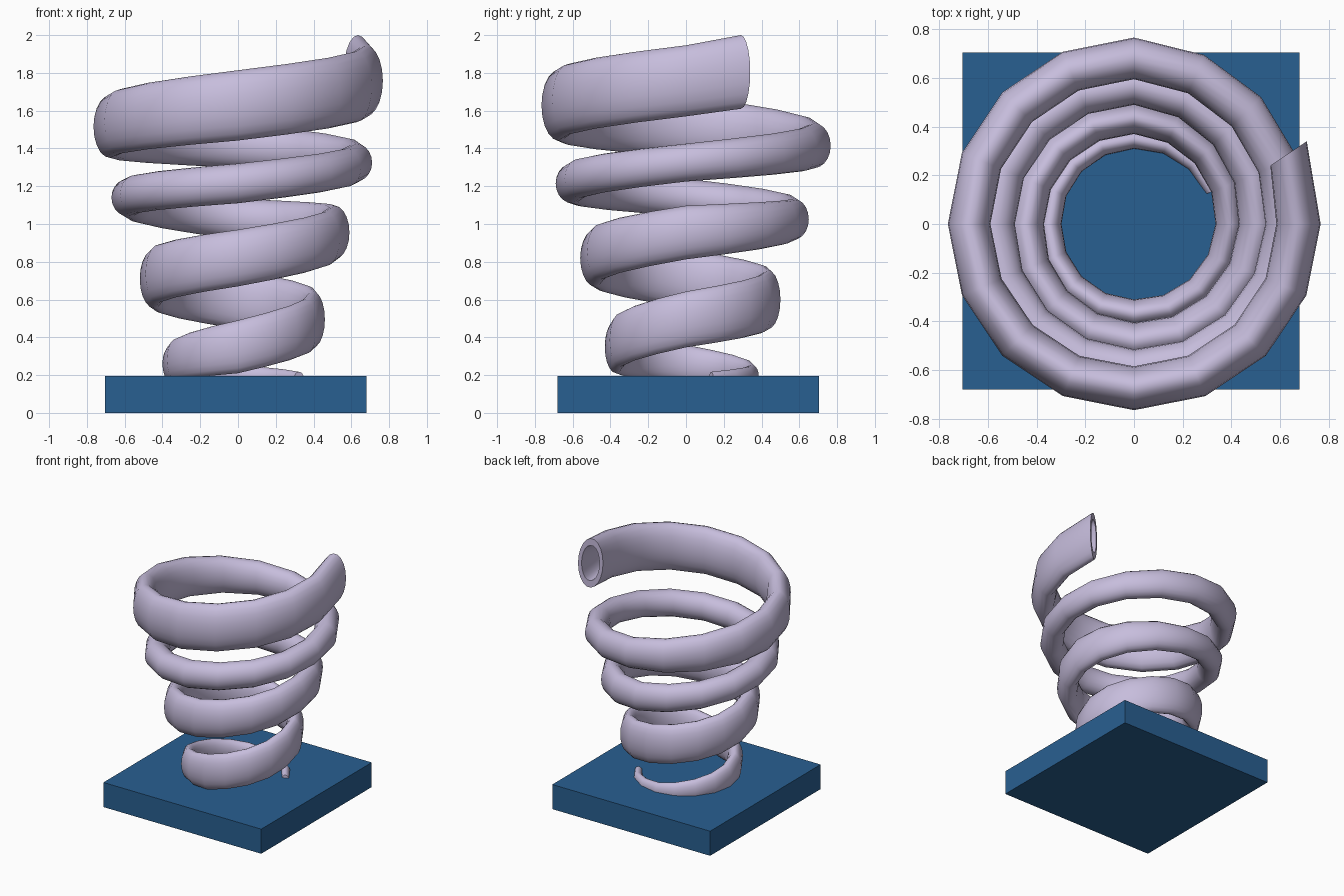
import bpy, bmesh, math
from mathutils import Vector

if "Cube" in bpy.data.objects:
    bpy.data.objects.remove(bpy.data.objects["Cube"])


def material(name, rgb):
    m = bpy.data.materials.new(name)
    m.diffuse_color = (*rgb, 1.0)
    m.use_nodes = True
    m.node_tree.nodes["Principled BSDF"].inputs["Base Color"].default_value = m.diffuse_color
    return m


lavender = material("pale_lavender", (0.57, 0.51, 0.72))
blue = material("deep_blue", (0.022, 0.115, 0.285))


def add_object(name, bm, mat, smooth=False):
    bmesh.ops.recalc_face_normals(bm, faces=bm.faces)
    me = bpy.data.meshes.new(name)
    bm.to_mesh(me)
    bm.free()
    me.materials.append(mat)
    if smooth:
        me.polygons.foreach_set("use_smooth", [True] * len(me.polygons))
        me.set_sharp_from_angle(angle=math.radians(50))
    ob = bpy.data.objects.new(name, me)
    bpy.context.collection.objects.link(ob)
    return ob


# Square base plate
bm = bmesh.new()
bmesh.ops.create_cube(bm, size=1)
for v in bm.verts:
    v.co = Vector((v.co.x * 1.385 - 0.0125, v.co.y * 1.385 + 0.0125, (v.co.z + 0.5) * 0.195))
add_object("base_plate", bm, blue)

# Spiral sampled every quarter turn: inner radius, outer radius, height, half height
QUARTERS = [
    (0.325, 0.375, 0.175, 0.030), (0.310, 0.385, 0.195, 0.060), (0.298, 0.400, 0.260, 0.100),
    (0.310, 0.430, 0.350, 0.140), (0.335, 0.460, 0.495, 0.148), (0.370, 0.500, 0.600, 0.155),
    (0.370, 0.520, 0.710, 0.155), (0.405, 0.560, 0.820, 0.150), (0.430, 0.590, 0.955, 0.142),
    (0.490, 0.650, 1.025, 0.108), (0.490, 0.670, 1.140, 0.100), (0.515, 0.690, 1.215, 0.105),
    (0.540, 0.710, 1.325, 0.100), (0.595, 0.766, 1.415, 0.118), (0.590, 0.765, 1.515, 0.165),
    (0.585, 0.765, 1.628, 0.186), (0.585, 0.767, 1.758, 0.188), (0.600, 0.780, 1.880, 0.195),
]
SIDES, STEPS = 20, 16


def sample(turn):
    i = min(int(turn * 4), len(QUARTERS) - 2)
    f = turn * 4 - i
    return [a + (b - a) * f for a, b in zip(QUARTERS[i], QUARTERS[i + 1])]


def ring(bm, turn, scale=1.0, end=False):
    """Upright oval cross-section of the spiral at a given turn."""
    inner, outer, height, half = sample(turn)
    ang = turn * 2 * math.pi
    centre = Vector((math.cos(ang), math.sin(ang), 0)) * (inner + outer) / 2
    centre.z = height
    width = (outer - inner) / 2
    if end:  # open end is turned slightly
        centre, width, half, ang = Vector((0.635, 0.29, 1.805)), 0.09, 0.195, math.radians(33.7)
    side = Vector((math.cos(ang), math.sin(ang), 0))
    verts = []
    for k in range(SIDES):
        a = 2 * math.pi * k / SIDES
        verts.append(bm.verts.new(centre + side * (width * scale * math.cos(a))
                                  + Vector((0, 0, half * scale * math.sin(a)))))
    return verts


# Tapered spiral tube with a recessed mouth at the top
bm = bmesh.new()
rings = [ring(bm, n / STEPS) for n in range(1, 4 * STEPS + 1)]
rings.append(ring(bm, 4 + 1 / STEPS, 1.0, True))
rings.append(ring(bm, 4 + 1 / STEPS, 0.72, True))
rings.append(ring(bm, 4, 0.55))
rings.append(ring(bm, 4 - 1 / STEPS, 0.45))
for a, b in zip(rings, rings[1:]):
    for k in range(SIDES):
        j = (k + 1) % SIDES
        bm.faces.new((a[k], a[j], b[j], b[k]))
bm.faces.new(rings[0])
bm.faces.new(rings[-1])
add_object("spiral_tube", bm, lavender, smooth=True)
